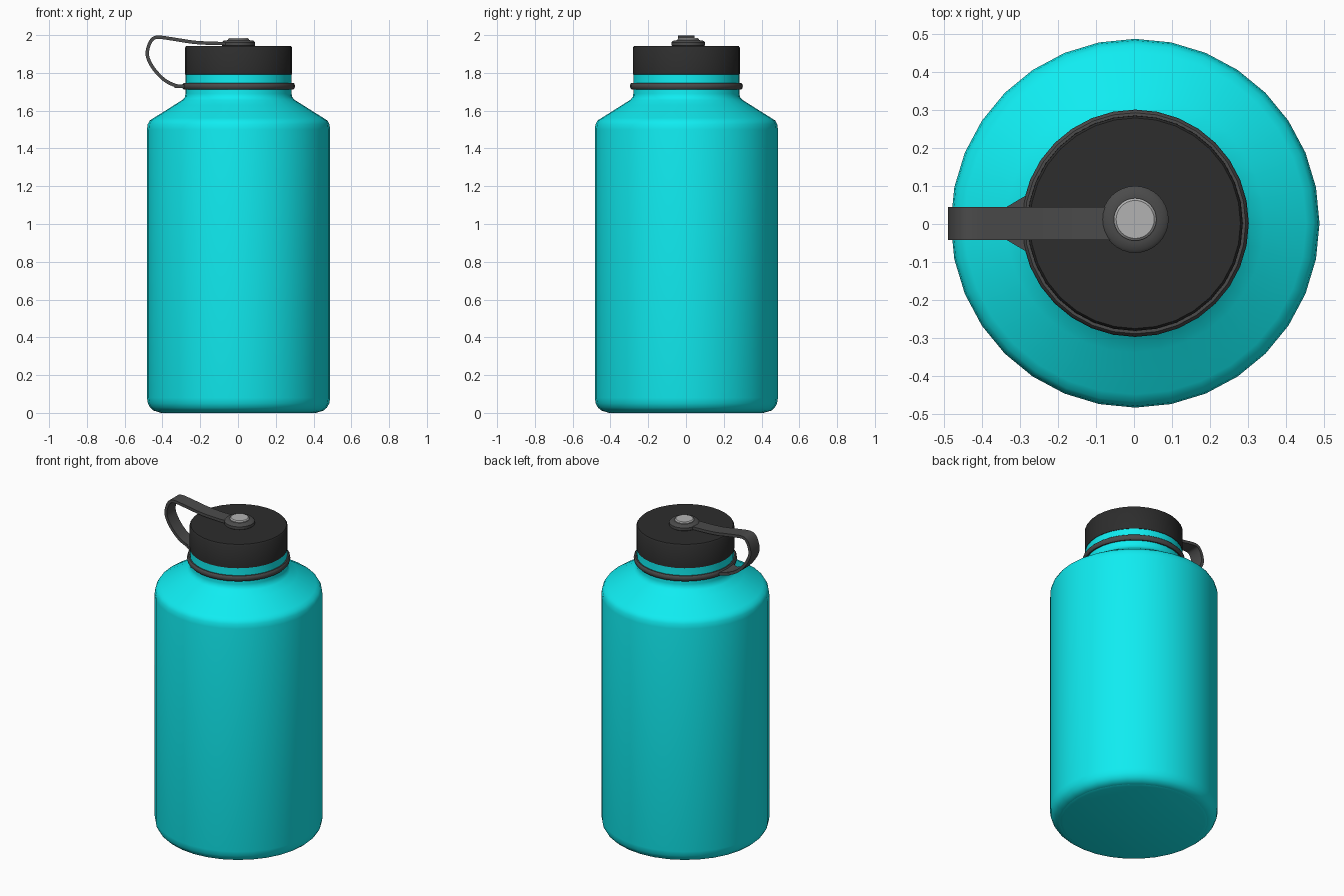
import bpy, bmesh, math
from mathutils import Vector

if "Cube" in bpy.data.objects:
    bpy.data.objects.remove(bpy.data.objects["Cube"])

CX, CY = 0.003, 0.002


def material(name, rgb):
    m = bpy.data.materials.new(name)
    m.diffuse_color = (*rgb, 1)
    m.use_nodes = True
    m.node_tree.nodes["Principled BSDF"].inputs["Base Color"].default_value = m.diffuse_color
    return m


TEAL = material("teal", (0.005, 0.84, 0.88))
BLACK = material("black", (0.026, 0.026, 0.026))
RUBBER = material("rubber", (0.07, 0.07, 0.07))
STEEL = material("steel", (0.45, 0.45, 0.45))


def finish(bm, name, mat, angle=40):
    bmesh.ops.recalc_face_normals(bm, faces=bm.faces)
    mesh = bpy.data.meshes.new(name)
    bm.to_mesh(mesh)
    bm.free()
    ob = bpy.data.objects.new(name, mesh)
    bpy.context.collection.objects.link(ob)
    mesh.materials.append(mat)
    bpy.ops.object.select_all(action='DESELECT')
    ob.select_set(True)
    bpy.context.view_layer.objects.active = ob
    bpy.ops.object.shade_smooth_by_angle(angle=math.radians(angle))
    return ob


def lathe(name, profile, mat, sides=32, centre=(CX, CY), closed=False):
    """Spin an (r, z) profile; open profiles get flat end caps."""
    bm = bmesh.new()
    rings = []
    for r, z in profile:
        rings.append([bm.verts.new((centre[0] + r * math.cos(2 * math.pi * i / sides),
                                    centre[1] + r * math.sin(2 * math.pi * i / sides), z))
                      for i in range(sides)])
    pairs = list(zip(rings, rings[1:]))
    if closed:
        pairs.append((rings[-1], rings[0]))
    else:
        bm.faces.new(rings[0])
        bm.faces.new(rings[-1])
    for a, b in pairs:
        for i in range(sides):
            j = (i + 1) % sides
            bm.faces.new((a[i], a[j], b[j], b[i]))
    return finish(bm, name, mat)


def smooth_path(pts, steps=4):
    """Catmull-Rom interpolation through the points."""
    p = [Vector(q) for q in pts]
    p = [2 * p[0] - p[1]] + p + [2 * p[-1] - p[-2]]
    out = []
    for a, b, c, d in zip(p, p[1:], p[2:], p[3:]):
        for k in range(steps):
            t = k / steps
            out.append(0.5 * (2 * b + (c - a) * t + (2 * a - 5 * b + 4 * c - d) * t ** 2
                              + (3 * b - a - 3 * c + d) * t ** 3))
    return out + [p[-2]]


# bottle: rounded base, straight wall, sloped shoulder and neck
lathe("bottle_body", [(0.425, 0.005), (0.45, 0.012), (0.468, 0.028), (0.48, 0.05),
                      (0.485, 0.08), (0.485, 1.5), (0.481, 1.528), (0.47, 1.548),
                      (0.45, 1.561), (0.40, 1.592), (0.34, 1.63), (0.297, 1.657),
                      (0.284, 1.672), (0.281, 1.69), (0.281, 1.80)], TEAL)
lathe("bottle_base", [(0.41, 0.0), (0.425, 0.005)], TEAL)

# screw cap
lathe("cap", [(0.276, 1.79), (0.283, 1.793), (0.283, 1.934), (0.277, 1.942)], BLACK)

# rubber ring around the neck
ring = [(0.287 + 0.012 * math.cos(a), 1.73 + 0.018 * math.sin(a))
        for a in (2 * math.pi * k / 10 for k in range(10))]
lathe("neck_ring", ring, RUBBER, closed=True)

# strap end disc and metal rivet on the cap
hub = (0.003, 0.012)
lathe("strap_disc", [(0.082, 1.94), (0.088, 1.945), (0.088, 1.962), (0.08, 1.97),
                     (0.06, 1.973)], RUBBER, centre=hub)
lathe("rivet", [(0.056, 1.968), (0.056, 1.978), (0.05, 1.984)], STEEL, centre=hub)

# carry strap: ribbon swept along a looped path
path = smooth_path([(-0.275, 1.727), (-0.33, 1.733), (-0.39, 1.763), (-0.445, 1.82),
                    (-0.477, 1.88), (-0.478, 1.925), (-0.458, 1.973), (-0.425, 1.989),
                    (-0.35, 1.98), (-0.24, 1.963), (-0.15, 1.957), (-0.05, 1.955)])
bm = bmesh.new()
half_t, y0, y1 = 0.009, -0.042, 0.045
sections = []
for i, p in enumerate(path):
    t = (path[min(i + 1, len(path) - 1)] - path[max(i - 1, 0)]).normalized()
    n = Vector((-t.y, t.x)) * half_t
    sections.append([bm.verts.new(((p + s * n).x, y, (p + s * n).y))
                     for s, y in ((1, y0), (1, y1), (-1, y1), (-1, y0))])
bm.faces.new(sections[0])
bm.faces.new(sections[-1])
for a, b in zip(sections, sections[1:]):
    for k in range(4):
        j = (k + 1) % 4
        bm.faces.new((a[k], a[j], b[j], b[k]))
finish(bm, "carry_strap", RUBBER)

# flared tab where the strap joins the ring
bm = bmesh.new()
bmesh.ops.create_cube(bm, size=1)
for v in bm.verts:
    outer = v.co.x < 0
    v.co = (-0.335 if outer else -0.265,
            0.0015 + math.copysign(0.0435 if outer else 0.085, v.co.y),
            1.73 + math.copysign(0.009, v.co.z))
finish(bm, "strap_tab", RUBBER)
